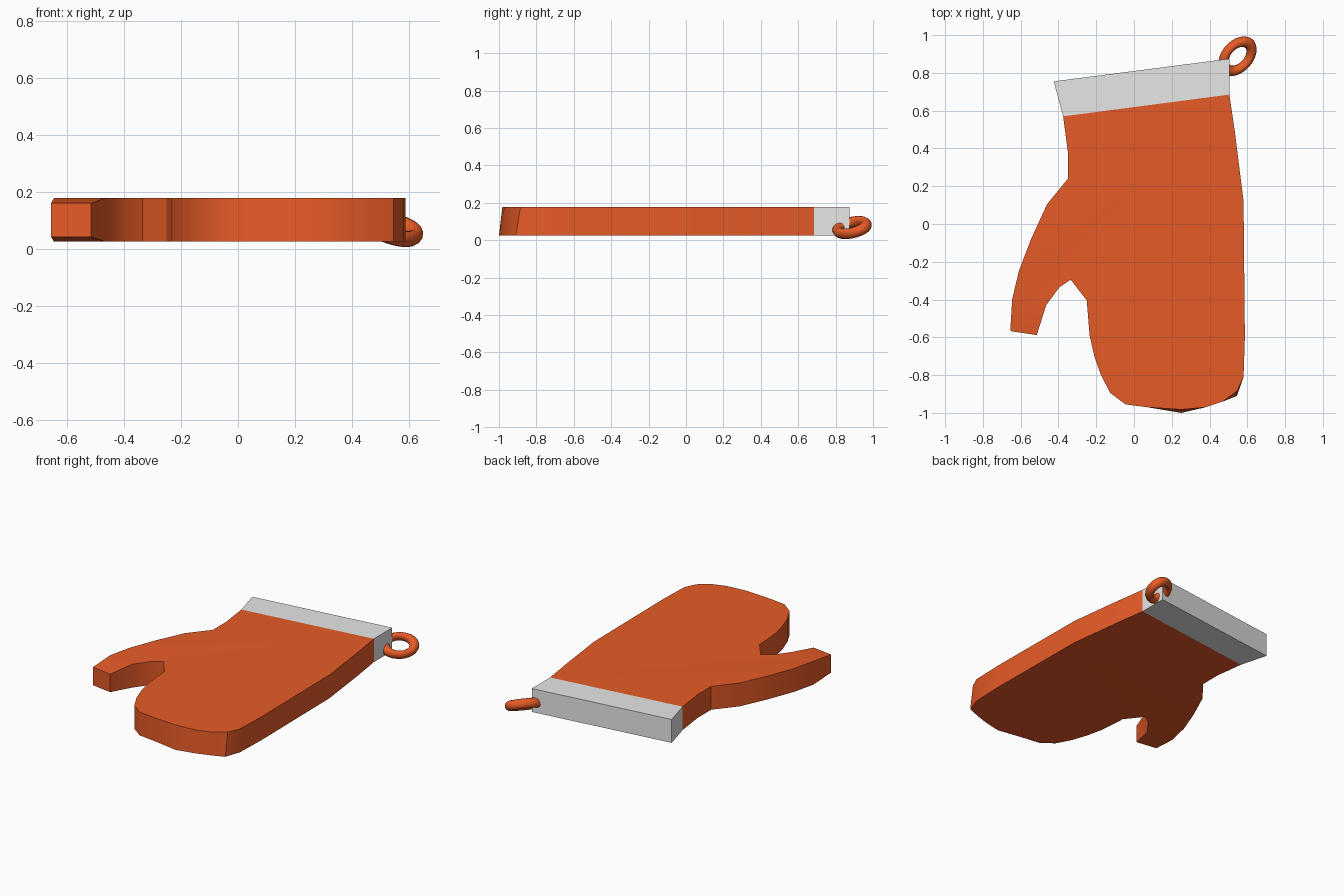
import bpy
import bmesh
import math
from mathutils import Matrix, Vector

default_cube = bpy.data.objects.get("Cube")
if default_cube:
    bpy.data.objects.remove(default_cube, do_unlink=True)

BOTTOM, TOP = 0.025, 0.178


def make_material(name, colour):
    material = bpy.data.materials.new(name)
    material.use_nodes = True
    material.diffuse_color = colour
    for node in material.node_tree.nodes:
        if node.type == "BSDF_PRINCIPLED":
            node.inputs["Base Color"].default_value = colour
    return material


def extrude_outline(bm, outline):
    """Make a closed slab from a plan outline; return its lower and upper loops and caps."""
    lower = [bm.verts.new((x, y, BOTTOM)) for x, y in outline]
    upper = [bm.verts.new((x, y, TOP)) for x, y in outline]
    caps = [bm.faces.new(lower), bm.faces.new(upper)]
    for i in range(len(outline)):
        j = (i + 1) % len(outline)
        bm.faces.new((lower[i], lower[j], upper[j], upper[i]))
    return lower, upper, caps


def add_object(bm, name, material, smooth_angle):
    bmesh.ops.recalc_face_normals(bm, faces=bm.faces[:])
    mesh = bpy.data.meshes.new(name)
    bm.to_mesh(mesh)
    bm.free()
    mesh.materials.append(material)
    obj = bpy.data.objects.new(name, mesh)
    bpy.context.collection.objects.link(obj)
    bpy.ops.object.select_all(action="DESELECT")
    obj.select_set(True)
    bpy.context.view_layer.objects.active = obj
    bpy.ops.object.shade_smooth_by_angle(angle=math.radians(smooth_angle))
    return obj


orange = make_material("orange cloth", (0.8, 0.105, 0.02, 1))
pale = make_material("pale grey cuff", (0.8, 0.8, 0.8, 1))

# Mitten outline, starting at the cuff and running round the thumb and fingers
wrist_and_thumb_outer = [(-.375, .57), (-.35, .38), (-.35, .24), (-.46, .105),
                         (-.545, -.08), (-.61, -.25), (-.645, -.4)]
thumb_tip = [(-.655, -.567), (-.515, -.588)]
thumb_inner = [(-.465, -.43), (-.395, -.335), (-.335, -.295)]
fingers = [(-.25, -.405), (-.235, -.59), (-.21, -.7), (-.175, -.8), (-.125, -.895),
           (-.045, -.955), (.07, -.97), (.25, -.982), (.38, -.97), (.47, -.94),
           (.545, -.885), (.58, -.81)]
outer_side = [(.587, -.6), (.58, .12), (.535, .48), (.505, .685)]

# Mitten body
bm = bmesh.new()
outline = wrist_and_thumb_outer + thumb_tip + thumb_inner + fingers + outer_side
lower, upper, caps = extrude_outline(bm, outline)

# Thumb end, cut across and thinned towards its tip
tip_start = len(wrist_and_thumb_outer)
tip_end = tip_start + len(thumb_tip)
for cap, loop in zip(caps, (lower, upper)):
    bmesh.utils.face_split(cap, loop[tip_start - 1], loop[tip_end])
for i in range(tip_start, tip_end):
    lower[i].co.z += 0.017
    upper[i].co.z -= 0.018

# Lower finger edge, which juts out slightly at two points
lower[outline.index((.25, -.982))].co.y = -1.0
lower[outline.index((.545, -.885))].co.y = -0.91
add_object(bm, "mitten_body", orange, 30)

# Cuff
bm = bmesh.new()
extrude_outline(bm, [(-.425, .755), (-.375, .57), (.505, .685), (.505, .875)])
add_object(bm, "cuff", pale, 30)

# Hanging loop: an oval ring, leaning down on its outer side
bm = bmesh.new()
ring_radius, tube_radius = 0.09, 0.03
ring_steps, tube_steps = 32, 12
rings = []
for i in range(ring_steps):
    turn = Matrix.Rotation(math.tau * i / ring_steps, 3, "Z")
    section = []
    for j in range(tube_steps):
        a = math.tau * j / tube_steps
        point = Vector((ring_radius + tube_radius * math.cos(a), 0,
                        tube_radius * math.sin(a)))
        section.append(bm.verts.new(turn @ point))
    rings.append(section)
for i in range(ring_steps):
    here, after = rings[i], rings[(i + 1) % ring_steps]
    for j in range(tube_steps):
        k = (j + 1) % tube_steps
        bm.faces.new((here[j], after[j], after[k], here[k]))
placement = (Matrix.Translation((.548, .888, .068))
             @ Matrix.Rotation(math.radians(48), 4, "Z")
             @ Matrix.Rotation(math.radians(30), 4, "X")
             @ Matrix.Diagonal((1, .75, 1, 1)))
bmesh.ops.transform(bm, matrix=placement, verts=bm.verts[:])
add_object(bm, "hanging_loop", orange, 60)
